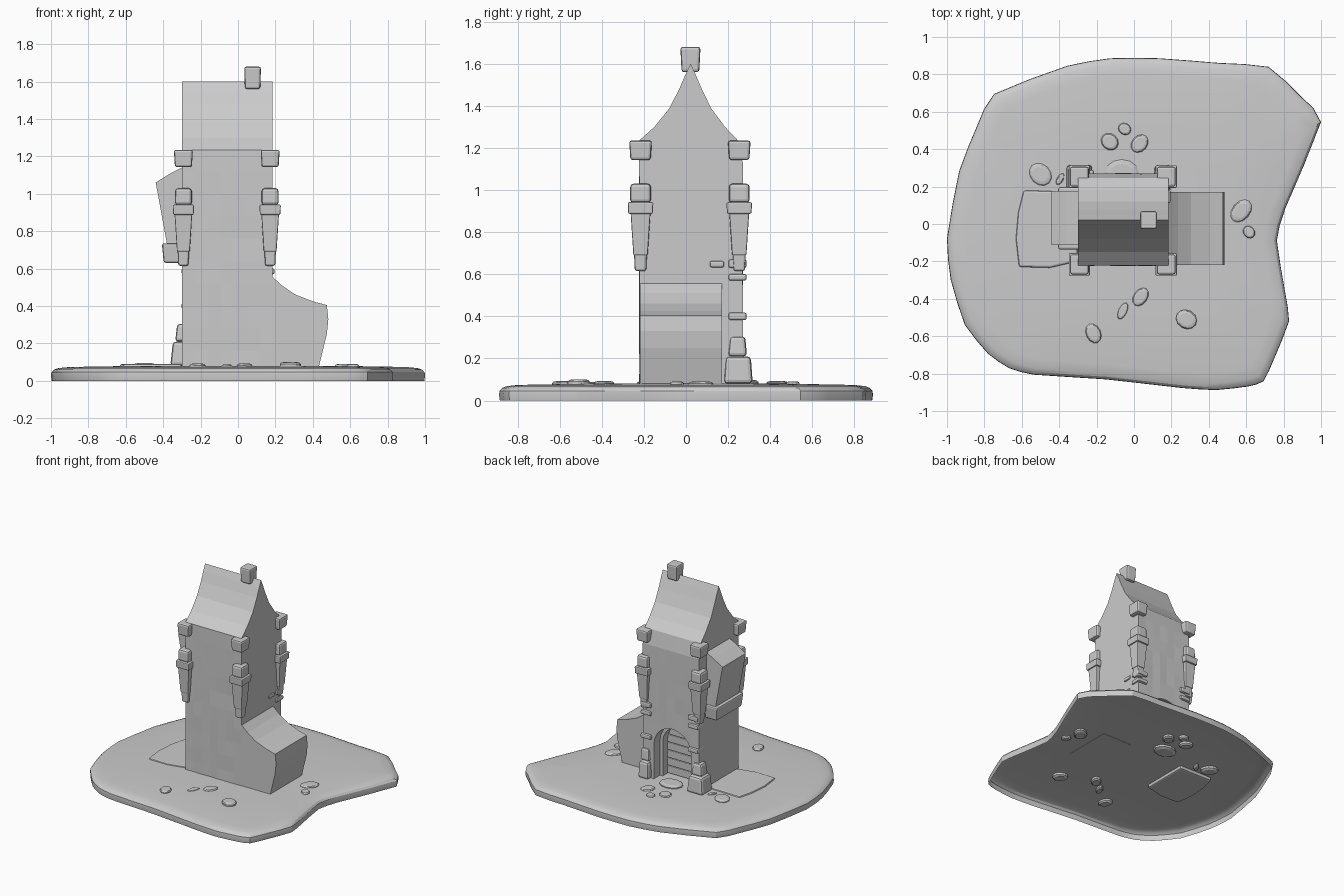
import bpy, bmesh, math, random
from mathutils import Vector

if "Cube" in bpy.data.objects:
    bpy.data.objects.remove(bpy.data.objects["Cube"])

random.seed(4)
stone_grey = bpy.data.materials.new("stone grey")
stone_grey.diffuse_color = (0.6, 0.6, 0.6, 1)
stone_grey.use_nodes = True
stone_grey.node_tree.nodes["Principled BSDF"].inputs["Base Color"].default_value = stone_grey.diffuse_color


def finish(name, bm, bevel=0.0):
    """Turn a bmesh into a named object, optionally with softened edges."""
    me = bpy.data.meshes.new(name)
    bm.to_mesh(me)
    bm.free()
    me.materials.append(stone_grey)
    ob = bpy.data.objects.new(name, me)
    bpy.context.collection.objects.link(ob)
    if bevel:
        mod = ob.modifiers.new("soft edges", 'BEVEL')
        mod.width = bevel
        mod.segments = 2
        mod.limit_method = 'ANGLE'
    return ob


def loft(name, rings, bevel=0.0, open_start=False):
    """Join rings of equal point count and cap the ends."""
    bm = bmesh.new()
    loops = [[bm.verts.new(p) for p in ring] for ring in rings]
    n = len(loops[0])
    for a, b in zip(loops, loops[1:]):
        for i in range(n):
            j = (i + 1) % n
            bm.faces.new((a[i], a[j], b[j], b[i]))
    bm.faces.new(loops[-1])
    if not open_start:
        bm.faces.new(loops[0])
    bmesh.ops.recalc_face_normals(bm, faces=bm.faces)
    return finish(name, bm, bevel)


def block(name, c, z0, z1, low, high=None, bevel=0.01):
    """Tapered box: half sizes at the bottom and at the top."""
    high = high or low
    corners = ((-1, -1), (1, -1), (1, 1), (-1, 1))
    return loft(name, [[(c[0] + sx * h[0], c[1] + sy * h[1], z) for sx, sy in corners]
                       for z, h in ((z0, low), (z1, high))], bevel)


def pebble(name, x, y, rx, ry, top, turn=0.0):
    """Flat rounded stone set through the ground sheet."""
    t = math.radians(turn)
    rings = []
    for z, s in ((.055, .75), (.064, 1), (top - 0.01, 1), (top - 0.003, 0.88), (top, 0.65)):
        ring = []
        for i in range(12):
            a = i * math.tau / 12
            u, v = rx * s * math.cos(a), ry * s * math.sin(a)
            ring.append((x + u * math.cos(t) - v * math.sin(t),
                         y + u * math.sin(t) + v * math.cos(t), z))
        rings.append(ring)
    return loft(name, rings)


def rounded(pts):
    """Add one gently curved in-between point per side of a closed outline."""
    out, n = [], len(pts)
    for i in range(n):
        a, b, c, d = (Vector(pts[(i + k) % n]) for k in (-1, 0, 1, 2))
        out += [b, (b + c) * .53 - (a + d) * .03]
    return out


# Ground sheet with a rounded rim, open underneath, stretched to the full footprint
outline = rounded([
    (-1.0, -.07), (-.98, -.29), (-.905, -.53), (-.78, -.685), (-.67, -.76), (-.54, -.795),
    (-.155, -.82), (.25, -.866), (.43, -.877), (.60, -.858), (.685, -.83), (.745, -.70),
    (.82, -.51), (.80, -.36), (.755, -.08), (.80, .09), (.99, .55), (.885, .685), (.71, .845),
    (.45, .865), (.13, .89), (-.13, .89), (-.36, .85), (-.75, .70), (-.84, .53), (-.935, .29)])
xs, ys = [p.x for p in outline], [p.y for p in outline]
outline = [((p.x - (max(xs) + min(xs)) / 2) * 2 / (max(xs) - min(xs)),
            (p.y - (max(ys) + min(ys)) / 2) * 1.776 / (max(ys) - min(ys))) for p in outline]
ground = loft("ground", [[(x * s, y * s, z) for x, y in outline] for z, s in
                         ((0, .996), (.025, 1), (.046, .998), (.06, .983), (.068, .96),
                          (.074, .90), (.08, .55))], open_start=True)
bpy.context.view_layer.objects.active = ground
ground.select_set(True)
bpy.ops.object.shade_smooth_by_angle(angle=math.radians(25))

# Tower body and curved roof: one profile, lightly uneven walls
levels = [.08, .16, .28, .40, .52, .64, .76, .88, 1.0, 1.12]
roof = [(.247, 1.235), (.185, 1.30), (.12, 1.387), (.075, 1.48), (.045, 1.55), (.022, 1.60),
        (-.002, 1.55), (-.032, 1.48), (-.08, 1.387), (-.15, 1.30), (-.222, 1.235)]
sections = []
for i in range(8):
    x = -.30 + .485 * i / 7
    wob = lambda: random.uniform(-.002, .002)
    sections.append([(x, .27 + wob(), z) for z in levels] + [(x, y, z) for y, z in roof]
                    + [(x, -.222 + wob(), z) for z in reversed(levels)])
tower = loft("tower", sections)


# Arched doorway in the back wall
def arch(r, spring=.35, foot=.081, cx=-.072):
    pts = [(cx + r, foot)]
    pts += [(cx + r * math.cos(math.pi * i / 10), spring + r * math.sin(math.pi * i / 10))
            for i in range(11)]
    return pts + [(cx - r, foot)]


cutter = loft("doorway_cutter", [[(x, y, z) for x, z in arch(.162, foot=.05)] for y in (.10, .40)])
cutter.hide_render = True
cutter.hide_viewport = True
cut = tower.modifiers.new("doorway", 'BOOLEAN')
cut.object = cutter
cut.operation = 'DIFFERENCE'
cut.solver = 'EXACT'

frame = arch(.165) + arch(.137)[::-1]
loft("door_frame", [[(x, y, z) for x, z in frame] for y in (.095, .195)])
for i in range(7):
    z = .082 + i * .061
    block("door_board", (-.072, .11), z, z + .057, (.16, .025), bevel=.006)

# Side annex with a sweeping roof on the right
annex = [(.17, .078), (.433, .078), (.475, .25), (.483, .33), (.475, .405), (.40, .425),
         (.305, .462), (.235, .51), (.18, .56), (.17, .56)]
loft("annex", [[(x, y, z) for x, z in annex] for y in (-.219, .172)])

# Overhanging bay and its ledge on the left
bay = [(-.29, .70), (-.375, .70), (-.385, .76), (-.44, 1.06), (-.36, 1.11), (-.29, 1.145)]
loft("bay", [[(x, y, z) for x, z in bay] for y in (-.112, .177)])
block("bay_ledge", (-.345, .03), .63, .735, (.052, .158), (.062, .168), .012)

# Corner columns, caps and roof-corner blocks
for x in (-.292, .172):
    for y in (-.216, .253):
        block("column_foot", (x, y), .615, .70, (.027, .027), (.031, .031))
        block("column_shaft", (x, y), .69, .89, (.034, .034), (.047, .047), .006)
        block("column_collar", (x, y), .887, .942, (.055, .058), (.057, .061), .007)
        block("column_head", (x, y), .94, 1.03, (.046, .05), (.045, .049), .016)
        block("roof_corner_block", (x, y), 1.142, 1.235, (.045, .048), (.051, .054), .012)

# Chimney on the ridge
block("chimney", (.078, .021), 1.56, 1.68, (.041, .042), (.045, .048), .012)

# Corner stones either side of the doorway, with quoins above
block("corner_base_stone", (-.292, .248), .08, .21, (.07, .069), (.056, .06), .018)
block("corner_middle_stone", (-.29, .245), .21, .305, (.046, .045), (.035, .036), .016)
block("corner_base_stone", (.155, .248), .08, .21, (.045, .069), (.04, .06), .018)
block("corner_middle_stone", (.16, .245), .21, .305, (.04, .045), (.033, .036), .016)
for cx in (-.258, .152):
    for z, hz in ((.40, .018), (.585, .016), (.65, .02)):
        block("quoin", (cx, .245), z - hz, z + hz, (.044, .043), None, .01)
block("side_quoin", (.18, .147), .633, .662, (.015, .034), None, .008)

# Paved slab on the left
loft("ground_slab", [[(x, y, z) for x, y in
                      ((-.615, -.23), (-.45, -.235), (-.30, -.20), (-.30, .175), (-.59, .18),
                       (-.62, .06), (-.632, -.08))] for z in (.055, .09)], .012)

# Doorstep and scattered stones
pebble("doorstep", -.065, .275, .09, .07, .098)
for x, y, rx, ry, top, turn in (
        (-.13, .44, .05, .043, .092, -40), (-.05, .508, .036, .031, .09, -30),
        (.03, .43, .053, .042, .092, 50), (-.50, .265, .066, .054, .094, -45),
        (-.395, .24, .035, .018, .088, 60), (.573, .07, .068, .048, .09, 50),
        (.615, -.043, .036, .03, .09, -50), (.035, -.39, .054, .037, .092, 55),
        (-.06, -.465, .05, .024, .087, 65), (-.217, -.585, .055, .04, .092, -65),
        (.28, -.51, .058, .05, .1, -30)):
    pebble("ground_stone", x, y, rx, ry, top, turn)
